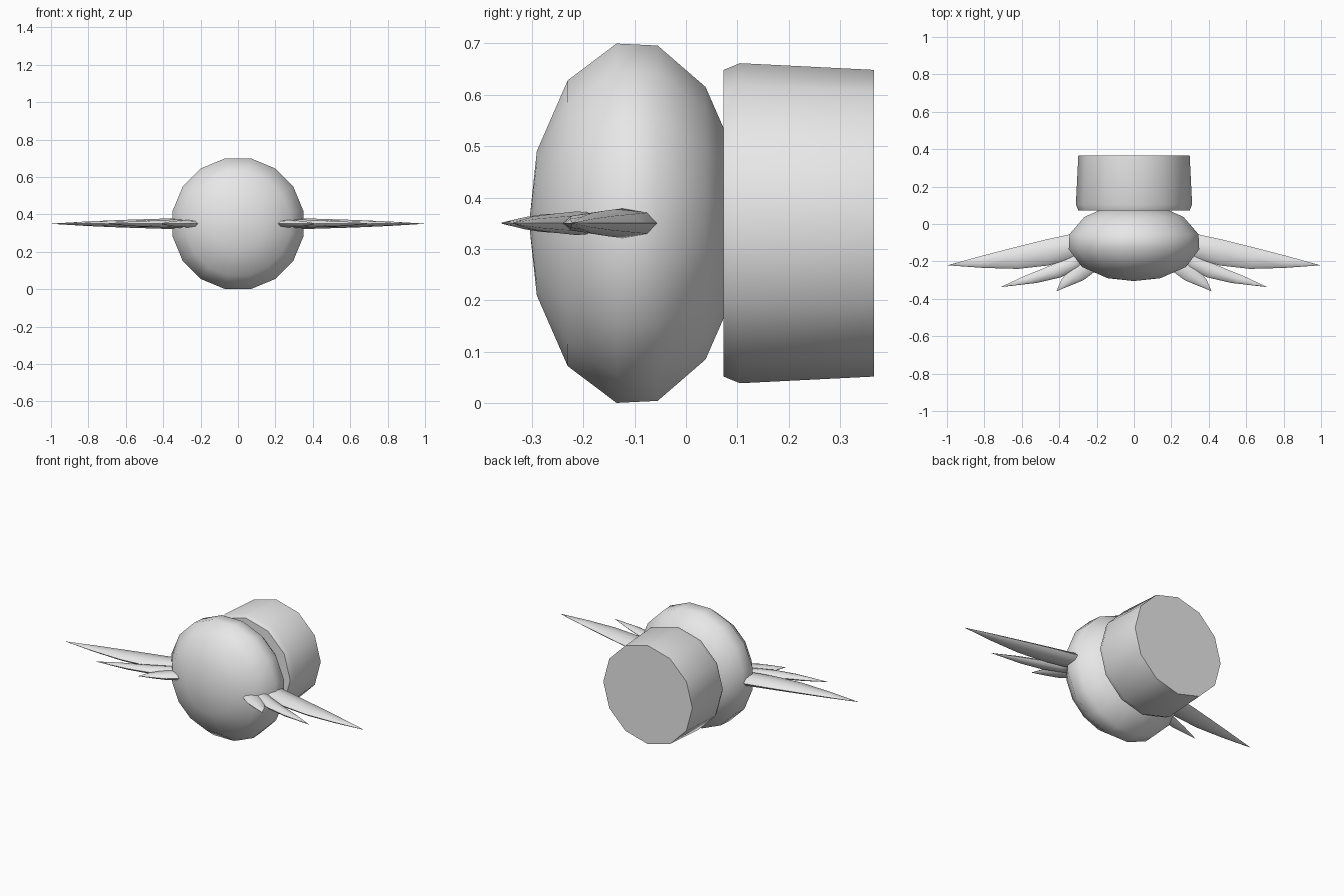
import bpy, bmesh, math
from mathutils import Vector

cube = bpy.data.objects.get("Cube")
if cube:
    bpy.data.objects.remove(cube, do_unlink=True)

MID_Z = 0.35
grey = bpy.data.materials.new("light_grey")
grey.use_nodes = True
grey.diffuse_color = (0.8, 0.8, 0.8, 1)
grey.node_tree.nodes["Principled BSDF"].inputs["Base Color"].default_value = (0.8, 0.8, 0.8, 1)


def finish(name, bm, angle):
    bmesh.ops.recalc_face_normals(bm, faces=bm.faces)
    mesh = bpy.data.meshes.new(name)
    bm.to_mesh(mesh)
    bm.free()
    mesh.materials.append(grey)
    obj = bpy.data.objects.new(name, mesh)
    bpy.context.collection.objects.link(obj)
    bpy.ops.object.select_all(action='DESELECT')
    obj.select_set(True)
    bpy.context.view_layer.objects.active = obj
    bpy.ops.object.shade_smooth_by_angle(angle=math.radians(angle))
    return obj


def loft(bm, rings):
    """Skin a list of equal-length point rings and cap both ends."""
    rows = [[bm.verts.new(p) for p in ring] for ring in rings]
    n = len(rows[0])
    for a, b in zip(rows, rows[1:]):
        for i in range(n):
            j = (i + 1) % n
            bm.faces.new((a[i], a[j], b[j], b[i]))
    bm.faces.new(rows[0])
    bm.faces.new(rows[-1])


def turned(name, profile, sides, offset, angle):
    """Revolve (radius, y) pairs around the front-back axis."""
    rings = []
    for r, y in profile:
        rings.append([(r * math.cos((i + offset) * math.tau / sides), y,
                       MID_Z + r * math.sin((i + offset) * math.tau / sides))
                      for i in range(sides)])
    bm = bmesh.new()
    loft(bm, rings)
    bmesh.ops.remove_doubles(bm, verts=bm.verts, dist=0.002)
    return finish(name, bm, angle)


def fin(name, stations, side):
    """Stations hold back edge x, y, front edge x, y and half thickness."""
    sides = 8
    rings = []
    for bx, by, fx, fy, thick in stations:
        back, front = Vector((bx * side, by, MID_Z)), Vector((fx * side, fy, MID_Z))
        mid, half = (back + front) / 2, (back - front) / 2
        rings.append([mid + half * math.cos(i * math.tau / sides)
                      + Vector((0, 0, thick * math.sin(i * math.tau / sides)))
                      for i in range(sides)])
    bm = bmesh.new()
    loft(bm, rings)
    bmesh.ops.remove_doubles(bm, verts=bm.verts, dist=0.0005)
    return finish(name, bm, 50)


# Rounded body
turned("body", [(0.001, -0.305), (0.143, -0.29), (0.283, -0.23), (0.356, -0.135),
                (0.352, -0.055), (0.27, 0.038), (0.184, 0.075), (0.001, 0.105)],
       16, 0.5, 60)

# Rear barrel with a small front chamfer
turned("rear_barrel", [(0.298, 0.073), (0.311, 0.105), (0.298, 0.365)], 12, 0, 32)

# Three swept fins on each side
fins = {
    "long_fin": [(0.27, -0.07, 0.26, -0.16, 0.022), (0.34, -0.055, 0.34, -0.19, 0.029),
                 (0.48, -0.085, 0.46, -0.222, 0.025), (0.64, -0.125, 0.62, -0.24, 0.02),
                 (0.82, -0.172, 0.8, -0.235, 0.012), (0.995, -0.22, 0.995, -0.221, 0.001)],
    "middle_fin": [(0.27, -0.13, 0.21, -0.17, 0.018), (0.37, -0.19, 0.29, -0.235, 0.023),
                   (0.48, -0.235, 0.39, -0.285, 0.018), (0.59, -0.28, 0.52, -0.315, 0.013),
                   (0.71, -0.336, 0.71, -0.337, 0.001)],
    "short_fin": [(0.24, -0.16, 0.18, -0.21, 0.014), (0.31, -0.21, 0.21, -0.255, 0.02),
                  (0.36, -0.26, 0.27, -0.3, 0.017), (0.39, -0.3, 0.33, -0.325, 0.012),
                  (0.414, -0.358, 0.414, -0.359, 0.001)],
}
for label, stations in fins.items():
    for prefix, side in (("left", 1), ("right", -1)):
        fin(prefix + "_" + label, stations, side)
